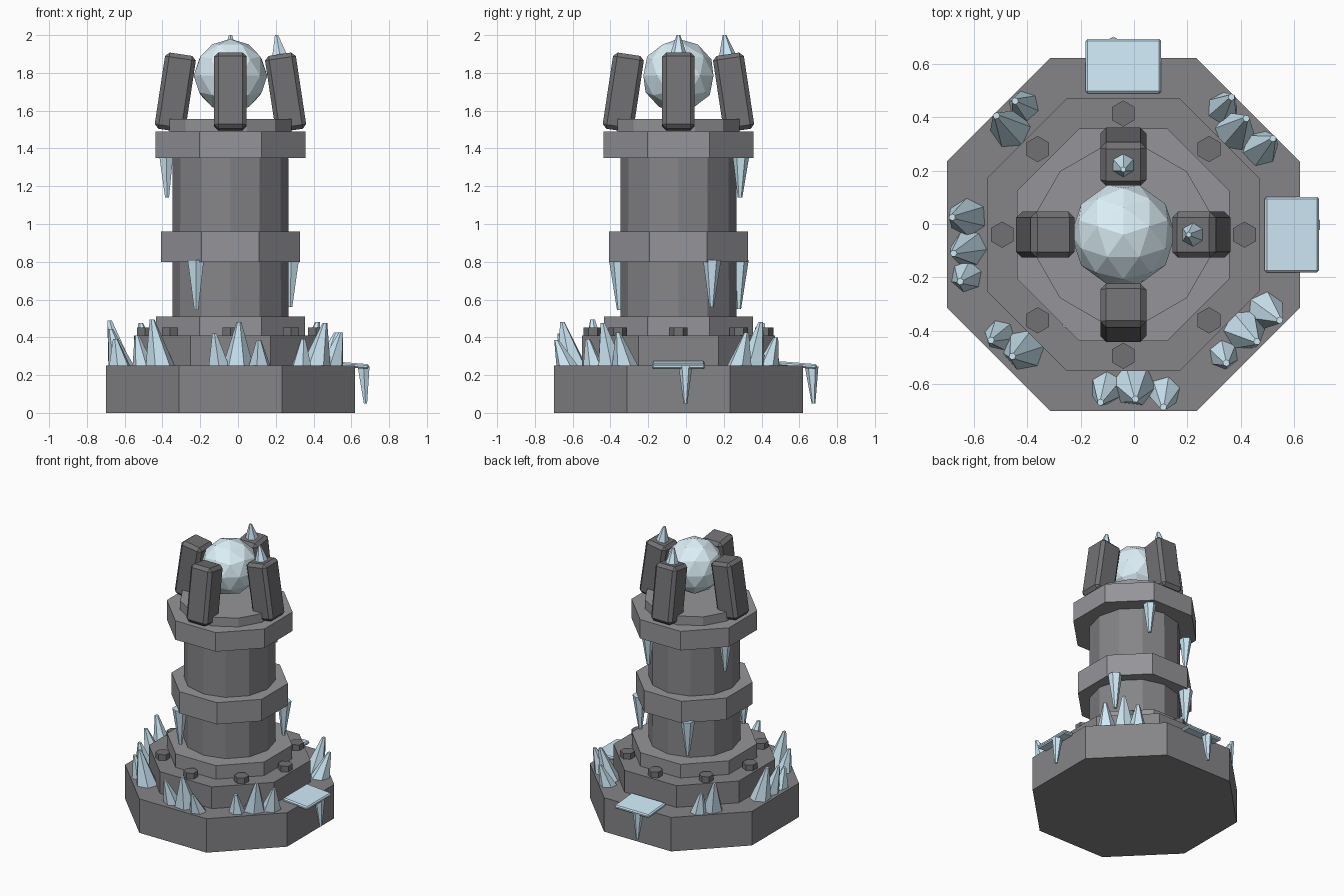
import bpy, bmesh
from math import pi, cos, sin, radians
from mathutils import Vector, Matrix

if "Cube" in bpy.data.objects:
    bpy.data.objects.remove(bpy.data.objects["Cube"])

C = Vector((-0.04, -0.04, 0))          # tower axis


def material(name, r, g, b):
    m = bpy.data.materials.new(name)
    m.diffuse_color = (r, g, b, 1)
    m.use_nodes = True
    m.node_tree.nodes["Principled BSDF"].inputs["Base Color"].default_value = m.diffuse_color
    return m


ice = material("ice", 0.62, 0.82, 0.93)
orb_ice = material("orb_ice", 0.72, 0.87, 0.94)
stone = material("stone", 0.235, 0.235, 0.25)
pale_stone = material("pale_stone", 0.30, 0.30, 0.32)
dark_stone = material("dark_stone", 0.165, 0.165, 0.175)


def finish(name, bm, mat):
    bmesh.ops.recalc_face_normals(bm, faces=bm.faces)
    me = bpy.data.meshes.new(name)
    bm.to_mesh(me)
    bm.free()
    ob = bpy.data.objects.new(name, me)
    bpy.context.collection.objects.link(ob)
    me.materials.append(mat)
    return ob


def loft(name, p0, r0, p1, r1, n, turn, mat):
    """n-sided prism or spike between two level rings."""
    bm = bmesh.new()
    rings = []
    for p, r in ((p0, r0), (p1, r1)):
        rings.append([bm.verts.new(Vector(p) + Vector((r * cos(turn + 2 * pi * i / n),
                      r * sin(turn + 2 * pi * i / n), 0))) for i in range(n)])
    a, b = rings
    bm.faces.new(a[::-1])
    bm.faces.new(b)
    for i in range(n):
        j = (i + 1) % n
        bm.faces.new((a[i], a[j], b[j], b[i]))
    return finish(name, bm, mat)


def box(name, size, matrix, bevel, mat):
    bm = bmesh.new()
    bmesh.ops.create_cube(bm, size=1, matrix=matrix @ Matrix.Diagonal((*size, 1)))
    bmesh.ops.bevel(bm, geom=bm.edges[:], offset=bevel, segments=1, affect='EDGES')
    return finish(name, bm, mat)


def polar(r, deg, z):
    return C + Vector((r * cos(radians(deg)), r * sin(radians(deg)), z))


# Octagonal stone tiers and bands (apothem, bottom, top)
for name, ap, z0, z1, mat in (("base", 0.66, 0, 0.25, stone), ("step", 0.51, 0.25, 0.41, stone),
                              ("plinth", 0.395, 0.41, 0.51, pale_stone),
                              ("middle_band", 0.367, 0.80, 0.96, pale_stone),
                              ("top_band", 0.397, 1.35, 1.49, pale_stone)):
    r = ap / cos(pi / 8)
    loft(name, polar(0, 0, z0), r, polar(0, 0, z1), r, 8, pi / 8, mat)

# Twelve-sided shaft and cap
loft("shaft", polar(0, 0, 0.5), 0.308, polar(0, 0, 1.36), 0.306, 12, 0, stone)
loft("cap", polar(0, 0, 1.48), 0.335, polar(0, 0, 1.555), 0.335, 12, pi / 12, pale_stone)

# Hexagonal bolts on the step
for i in range(8):
    loft(f"bolt_{i}", polar(0.453, 45 * i, 0.40), 0.049,
         polar(0.453, 45 * i, 0.452), 0.049, 6, pi / 6, dark_stone)

# Four prongs leaning in around the orb
for i in range(4):
    m = (Matrix.Translation(C) @ Matrix.Rotation(i * pi / 2, 4, 'Z')
         @ Matrix.Translation((0.292, 0, 1.697)) @ Matrix.Rotation(-0.15, 4, 'Y'))
    box(f"prong_{i}", (0.165, 0.172, 0.408), m, 0.022, dark_stone)

# Ice spikes on two prongs
for i, deg in enumerate((0, 90)):
    loft(f"prong_ice_{i}", polar(0.264, deg, 1.88), 0.050, polar(0.244, deg, 2.0), 0.010, 6, pi / 6, ice)

# Faceted ice orb
bm = bmesh.new()
bmesh.ops.create_icosphere(bm, subdivisions=2, radius=0.195, matrix=Matrix.Translation(
    polar(0, 0, 1.785)) @ Matrix.Rotation(pi / 2, 4, 'Z'))
finish("orb", bm, orb_ice)

# Ice crystals around the base (base x, y, radius, tip x, y, z)
crystals = [
    (-.10, -.61, .064, -.125, -.667, .42), (.0, -.60, .084, .005, -.655, .48),
    (.115, -.625, .062, .11, -.685, .385), (.335, -.487, .058, .345, -.52, .39),
    (.41, -.395, .080, .46, -.44, .475), (.49, -.32, .072, .545, -.36, .425),
    (-.50, -.415, .060, -.535, -.435, .41), (-.41, -.47, .080, -.455, -.495, .495),
    (-.62, .025, .074, -.68, .025, .49), (-.615, -.09, .070, -.675, -.11, .445),
    (-.625, -.195, .062, -.65, -.215, .39), (-.41, .44, .060, -.445, .46, .40),
    (-.46, .355, .078, -.515, .405, .475), (.33, .43, .062, .365, .475, .40),
    (.375, .345, .077, .42, .395, .48), (.47, .28, .070, .52, .32, .425),
]
for i, (x, y, r, tx, ty, tz) in enumerate(crystals):
    loft(f"crystal_{i}", (x, y, 0.24), r, (tx, ty, tz), 0.013, 6, pi / 6 + i * 0.4, ice)

# Icicles under the bands (radius, angle, top, tip, thickness)
for i, (r, deg, z0, z1, t) in enumerate((
        (.367, 29, .81, .56, .048), (.367, 118, .81, .55, .048), (.367, 240, .81, .545, .050),
        (.362, 66, 1.36, 1.14, .044), (.362, 160, 1.36, 1.14, .042))):
    loft(f"icicle_{i}", polar(r, deg, z0), t, polar(r - 0.005, deg, z1), 0.012, 6, pi / 6, ice)

# Ice slabs drooping over the base edge, each with an icicle
for i, deg in enumerate((0, 90)):
    rot = Matrix.Translation(C) @ Matrix.Rotation(radians(deg), 4, 'Z')
    m = rot @ Matrix.Translation((0.63, 0, 0.253)) @ Matrix.Rotation(0.08, 4, 'Y')
    box(f"slab_{i}", (0.205, 0.282, 0.026), m, 0.008, ice)
    top, tip = rot @ Vector((0.705, 0.037, 0.245)), rot @ Vector((0.715, 0.037, 0.05))
    loft(f"slab_icicle_{i}", top, 0.036, tip, 0.010, 6, pi / 6, ice)
